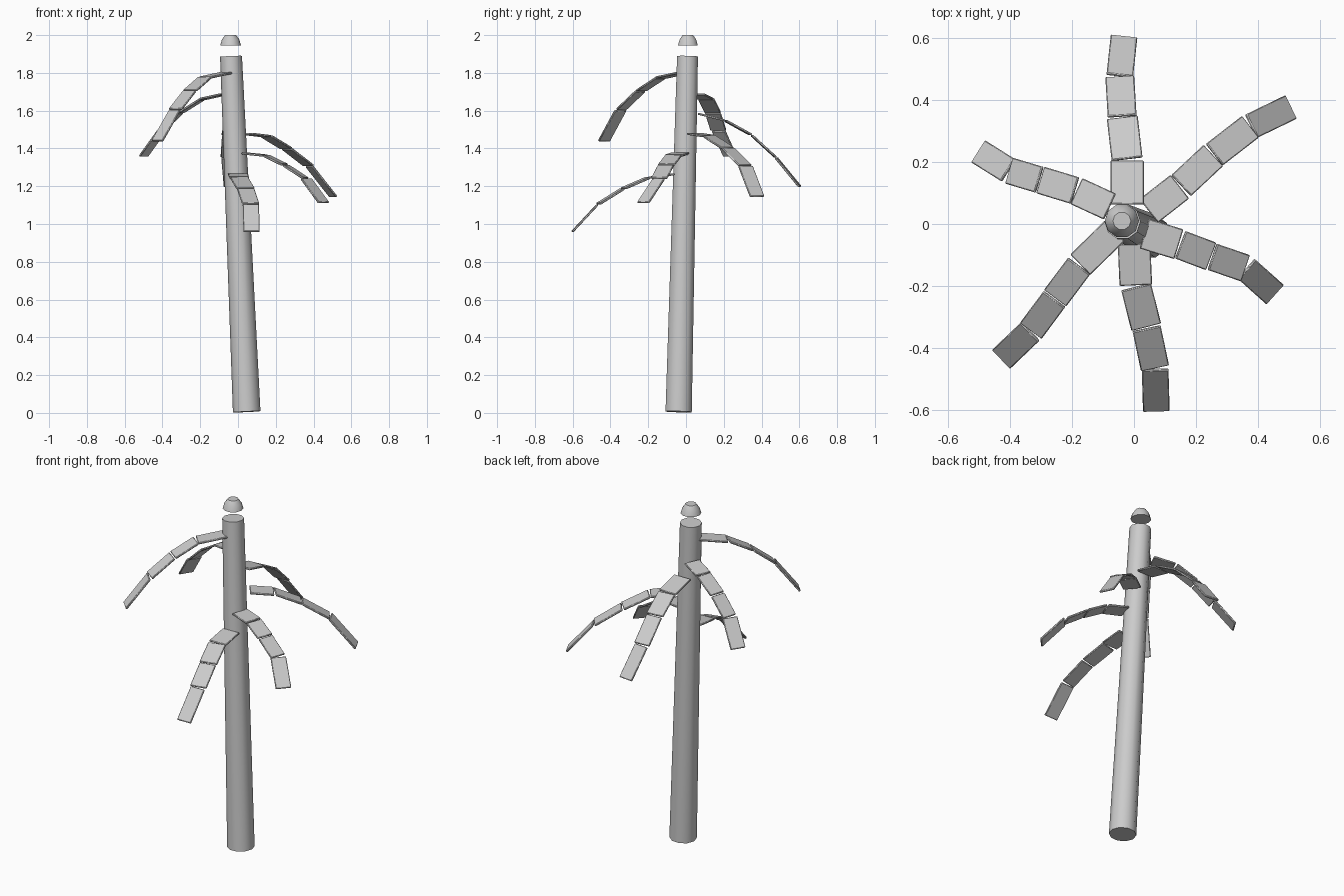
import bpy, bmesh, math
from mathutils import Vector, Matrix

if "Cube" in bpy.data.objects:
    bpy.data.objects.remove(bpy.data.objects["Cube"])

SIDES = 10


def finish(name, bm, bevel=0.0, angle=40):
    bmesh.ops.recalc_face_normals(bm, faces=bm.faces)
    me = bpy.data.meshes.new(name)
    bm.to_mesh(me)
    bm.free()
    ob = bpy.data.objects.new(name, me)
    bpy.context.collection.objects.link(ob)
    if bevel:
        mod = ob.modifiers.new("soft_edges", 'BEVEL')
        mod.width = bevel
        mod.segments = 1
    bpy.ops.object.select_all(action='DESELECT')
    ob.select_set(True)
    bpy.context.view_layer.objects.active = ob
    bpy.ops.object.shade_smooth_by_angle(angle=math.radians(angle))
    return ob


def lathe(name, profile, base, axis):
    """Closed solid from (radius, height) rings along an axis."""
    bm = bmesh.new()
    rings = []
    for r, h in profile:
        rings.append([bm.verts.new((r * math.cos(2 * math.pi * i / SIDES),
                                    r * math.sin(2 * math.pi * i / SIDES), h))
                      for i in range(SIDES)])
    for a, b in zip(rings, rings[1:]):
        for i in range(SIDES):
            j = (i + 1) % SIDES
            bm.faces.new((a[i], a[j], b[j], b[i]))
    bm.faces.new(rings[0])
    bm.faces.new(rings[-1])
    rot = Vector((0, 0, 1)).rotation_difference(axis).to_matrix().to_4x4()
    bm.transform(Matrix.Translation(base) @ rot)
    return finish(name, bm)


def frond(name, points, w0, w1, thick=0.011, gap=0.003):
    """Drooping row of separate thin plates following a path."""
    bm = bmesh.new()
    pts = [Vector(p) for p in points]
    n = len(pts) - 1
    for k in range(n):
        along = (pts[k + 1] - pts[k]).normalized()
        side = Vector((-along.y, along.x, 0)).normalized()
        up = along.cross(side)
        w = w0 + (w1 - w0) * k / (n - 1)
        length = (pts[k + 1] - pts[k]).length - 2 * gap
        mid = (pts[k] + pts[k + 1]) / 2
        m = Matrix((along * length, side * w, up * thick)).transposed().to_4x4()
        bmesh.ops.create_cube(bm, size=1, matrix=Matrix.Translation(mid) @ m)
    return finish(name, bm, bevel=0.003, angle=30)


# Leaning, tapered trunk
foot, head = Vector((0.046, -0.039, 0.006)), Vector((-0.037, 0.008, 1.888))
lean = head - foot
lathe("trunk", [(0.073, 0), (0.058, lean.length)], foot, lean)

# Small domed cap floating above the trunk
lathe("cap", [(0.055, 0), (0.046, 0.032), (0.029, 0.055)],
      Vector((-0.039, 0.010, 1.945)), Vector((0, 0, 1)))

# Six fronds spiralling down the trunk
frond("frond_front_left", [(-0.06, -0.02, 1.80), (-0.175, -0.133, 1.775), (-0.255, -0.24, 1.705),
                           (-0.333, -0.345, 1.605), (-0.428, -0.436, 1.437)], 0.092, 0.084)
frond("frond_left", [(-0.075, 0.055, 1.687), (-0.188, 0.107, 1.662), (-0.303, 0.142, 1.59),
                     (-0.403, 0.172, 1.495), (-0.502, 0.234, 1.357)], 0.092, 0.084)
frond("frond_back", [(-0.022, 0.06, 1.585), (-0.022, 0.207, 1.548), (-0.038, 0.345, 1.472),
                     (-0.046, 0.476, 1.352), (-0.032, 0.605, 1.195)], 0.107, 0.086)
frond("frond_back_right", [(0.045, 0.04, 1.478), (0.15, 0.122, 1.465), (0.257, 0.222, 1.40),
                           (0.376, 0.314, 1.308), (0.506, 0.377, 1.143)], 0.097, 0.084)
frond("frond_right", [(0.03, -0.03, 1.374), (0.147, -0.066, 1.362), (0.25, -0.105, 1.312),
                      (0.36, -0.143, 1.24), (0.455, -0.228, 1.11)], 0.10, 0.084)
frond("frond_front", [(0.0, -0.06, 1.264), (0.006, -0.20, 1.245), (0.04, -0.334, 1.187),
                      (0.068, -0.466, 1.105), (0.072, -0.604, 0.957)], 0.105, 0.086)
